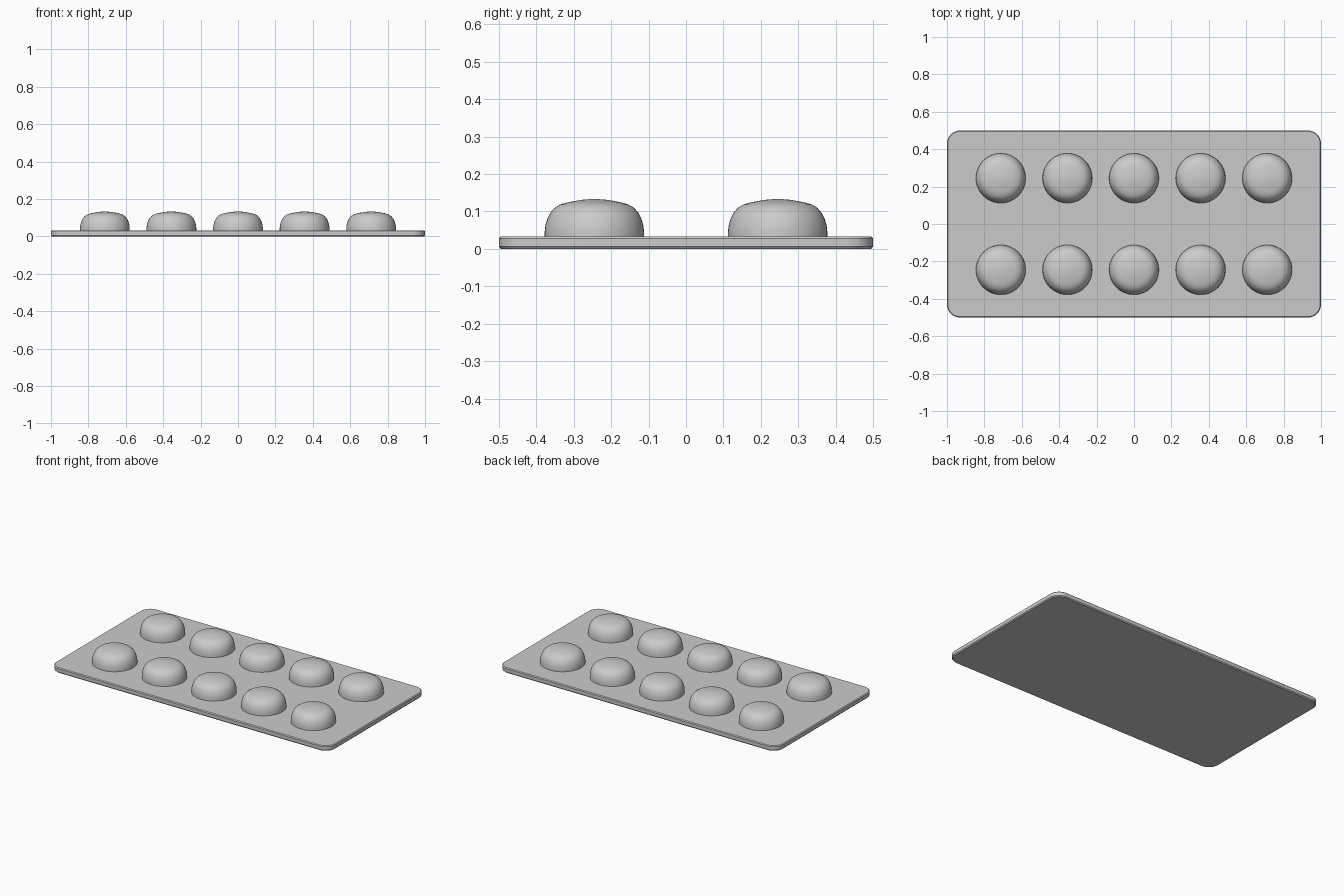
import bpy, bmesh, math

old = bpy.data.objects.get("Cube")
if old:
    bpy.data.objects.remove(old, do_unlink=True)


def material(name, rgb):
    m = bpy.data.materials.new(name)
    m.use_nodes = True
    m.diffuse_color = (*rgb, 1)
    m.node_tree.nodes["Principled BSDF"].inputs["Base Color"].default_value = (*rgb, 1)
    return m


grey = material("light grey", (0.6, 0.6, 0.6))


def rounded_rect(hx, hy, r, steps=8):
    """Outline of a rectangle with rounded corners, counter-clockwise."""
    pts = []
    for i, (sx, sy) in enumerate([(1, 1), (-1, 1), (-1, -1), (1, -1)]):
        for k in range(steps + 1):
            a = math.pi / 2 * (i + k / steps)
            pts.append((sx * (hx - r) + r * math.cos(a), sy * (hy - r) + r * math.sin(a)))
    return pts


def loft(name, rings, tip=None):
    """Skin a stack of closed rings; cap the bottom, and the top with a face or a tip."""
    bm = bmesh.new()
    rows = [[bm.verts.new(p) for p in ring] for ring in rings]
    n = len(rows[0])
    for a, b in zip(rows, rows[1:]):
        for i in range(n):
            j = (i + 1) % n
            bm.faces.new((a[i], a[j], b[j], b[i]))
    bm.faces.new(rows[0][::-1])
    if tip:
        t = bm.verts.new(tip)
        for i in range(n):
            bm.faces.new((rows[-1][i], rows[-1][(i + 1) % n], t))
    else:
        bm.faces.new(rows[-1])
    mesh = bpy.data.meshes.new(name)
    bm.to_mesh(mesh)
    bm.free()
    mesh.materials.append(grey)
    ob = bpy.data.objects.new(name, mesh)
    bpy.context.collection.objects.link(ob)
    bpy.ops.object.select_all(action='DESELECT')
    ob.select_set(True)
    bpy.context.view_layer.objects.active = ob
    bpy.ops.object.shade_smooth_by_angle(angle=math.radians(30))
    return ob


# Backing card with softly chamfered rims: (inset, height)
card = [(0.005, 0.0), (0.0, 0.006), (0.0, 0.028), (0.005, 0.033)]
loft("backing_card", [[(x, y, z) for x, y in rounded_rect(1 - d, 0.5 - d, 0.07 - d)]
                      for d, z in card])

# Domed pocket: (radius, height), ending in a shallow cone
dome = [(0.133, 0.03), (0.133, 0.045), (0.131, 0.062), (0.126, 0.08), (0.118, 0.096),
        (0.107, 0.109), (0.093, 0.118), (0.077, 0.123), (0.068, 0.125), (0.035, 0.131)]
SIDES = 48
rings = [[(r * math.cos(2 * math.pi * i / SIDES), r * math.sin(2 * math.pi * i / SIDES), z)
          for i in range(SIDES)] for r, z in dome]
first = loft("pocket_1", rings, (0, 0, 0.134))

# Two rows of five pockets sharing one mesh
spots = [((c - 2) * 0.356, y) for y in (-0.245, 0.245) for c in range(5)]
for n, (x, y) in enumerate(spots):
    ob = first
    if n:
        ob = first.copy()
        ob.name = f"pocket_{n + 1}"
        bpy.context.collection.objects.link(ob)
    ob.location = (x, y, 0)
